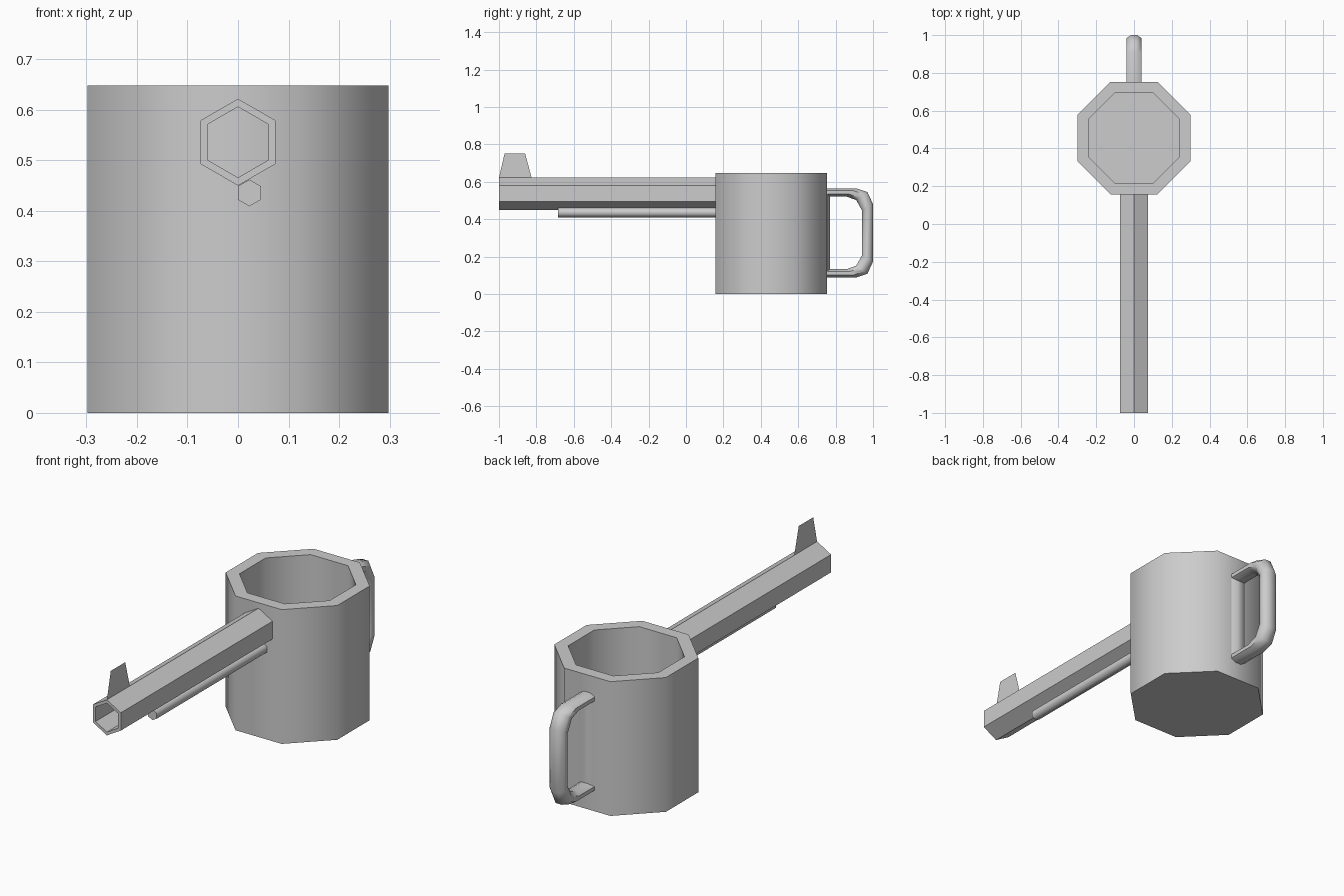
import bpy, bmesh, math
from mathutils import Vector

cube = bpy.data.objects.get("Cube")
if cube:
    bpy.data.objects.remove(cube, do_unlink=True)

GREY = (0.604, 0.604, 0.604, 1.0)
grey = bpy.data.materials.new("plain grey")
grey.use_nodes = True
grey.diffuse_color = GREY
grey.node_tree.nodes["Principled BSDF"].inputs["Base Color"].default_value = GREY


def ngon(sides, radius, turn):
    """Corner points of a regular polygon."""
    return [(radius * math.cos(turn + math.tau * k / sides),
             radius * math.sin(turn + math.tau * k / sides)) for k in range(sides)]


def loft(name, rings, closed=False, caps=True, smooth=None):
    """Skin a list of equal rings of points into one object."""
    bm = bmesh.new()
    loops = [[bm.verts.new(p) for p in ring] for ring in rings]
    n = len(loops[0])
    pairs = list(zip(loops, loops[1:]))
    if closed:
        pairs.append((loops[-1], loops[0]))
    for a, b in pairs:
        for k in range(n):
            bm.faces.new((a[k], a[(k + 1) % n], b[(k + 1) % n], b[k]))
    if caps and not closed:
        bm.faces.new(loops[0])
        bm.faces.new(loops[-1])
    bmesh.ops.recalc_face_normals(bm, faces=bm.faces)
    mesh = bpy.data.meshes.new(name)
    bm.to_mesh(mesh)
    bm.free()
    mesh.materials.append(grey)
    obj = bpy.data.objects.new(name, mesh)
    bpy.context.collection.objects.link(obj)
    if smooth:
        bpy.ops.object.select_all(action='DESELECT')
        obj.select_set(True)
        bpy.context.view_layer.objects.active = obj
        bpy.ops.object.shade_smooth_by_angle(angle=math.radians(smooth))
    return obj


def level(apothem, z):
    """Horizontal octagon of the cup at one height."""
    pts = ngon(8, apothem / math.cos(math.pi / 8), math.pi / 8)
    return [(x, 0.455 + y, z) for x, y in pts]


def slice_y(radius, x0, z0, y):
    """Hexagon with a point on top, facing along y."""
    return [(x0 + x, y, z0 + z) for x, z in ngon(6, radius, math.pi / 2)]


# Eight-sided hollow cup: outside, rim, inside, floor
loft("cup_body", [level(0.298, 0), level(0.298, 0.648),
                  level(0.241, 0.648), level(0.241, 0.06)], smooth=50)

# Handle: closed loop swept between an outer and an inner outline (y, z)
upper = [((0.72, 0.565), (0.77, 0.52)), ((0.91, 0.565), (0.86, 0.52)),
         ((0.97, 0.545), (0.91, 0.502)), ((1.0, 0.48), (0.942, 0.445))]
MID = 0.3265
lower = [((o[0], 2 * MID - o[1]), (i[0], 2 * MID - i[1])) for o, i in reversed(upper)]
section = ngon(8, 1 / math.cos(math.pi / 8), math.pi / 8)
rings = []
for outer, inner in upper + lower:
    o, i = Vector(outer), Vector(inner)
    mid, half = (o + i) / 2, (o - i) / 2
    rings.append([(0.04 * v, *(mid + half * u)) for u, v in section])
loft("handle", rings, closed=True, smooth=50)

# Hollow six-sided barrel running into the cup wall
loft("barrel", [slice_y(0.086, 0, 0.536, 0.18), slice_y(0.086, 0, 0.536, -1),
                slice_y(0.07, 0, 0.536, -1), slice_y(0.07, 0, 0.536, 0.17)])

# Thin rod under the barrel
loft("under_rod", [slice_y(0.0265, 0.0225, 0.4355, -0.685),
                   slice_y(0.0265, 0.0225, 0.4355, 0.18)], smooth=65)

# Paper-thin front sight
mesh = bpy.data.meshes.new("front_sight")
mesh.from_pydata([(0, -1, 0.62), (0, -0.825, 0.62), (0, -0.86, 0.75), (0, -0.97, 0.75)],
                 [], [(0, 1, 2, 3)])
mesh.materials.append(grey)
bpy.context.collection.objects.link(bpy.data.objects.new("front_sight", mesh))
